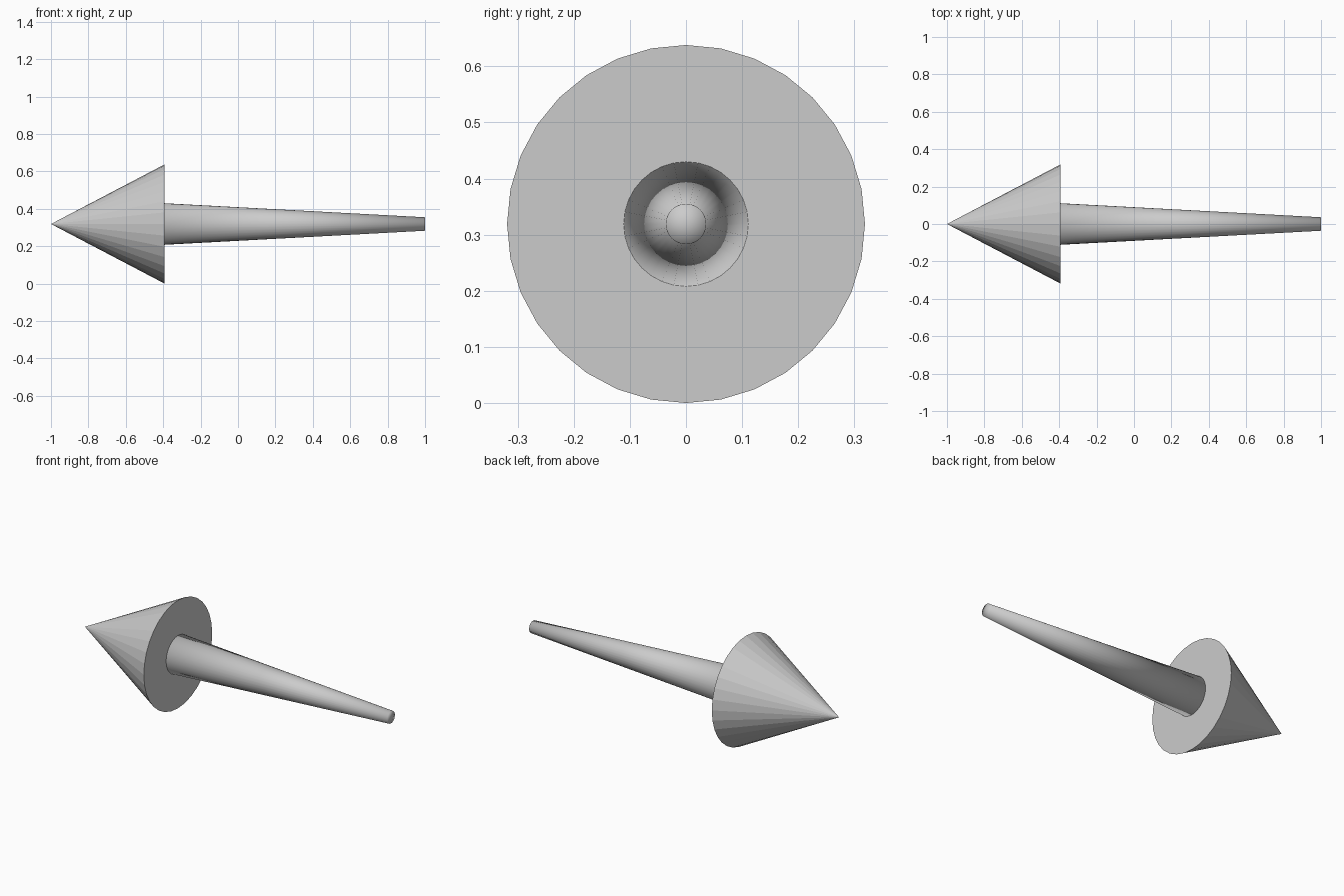
import bpy
from math import pi

if "Cube" in bpy.data.objects:
    bpy.data.objects.remove(bpy.data.objects["Cube"])

AXIS_Z = 0.319   # height of the arrow's centre line
BASE_X = -0.392  # where the head meets the shaft


def cone_along_x(name, x_big, x_small, r_big, r_small, fill):
    """Cone or tapered rod lying on the x axis, wide end at x_big."""
    turn = pi / 2 if x_small > x_big else -pi / 2
    bpy.ops.mesh.primitive_cone_add(
        vertices=32, radius1=r_big, radius2=r_small,
        depth=abs(x_small - x_big), end_fill_type=fill,
        location=((x_big + x_small) / 2, 0, AXIS_Z), rotation=(0, turn, 0))
    part = bpy.context.object
    part.name = name
    bpy.ops.object.transform_apply(location=True, rotation=True, scale=True)
    return part


# Faceted arrow head pointing to -x
cone_along_x("arrow_head", BASE_X, -1.0, AXIS_Z, 0.0, 'NGON')

# Smooth tapered shaft, capped at both ends
cone_along_x("arrow_shaft", BASE_X, 1.0, 0.111, 0.036, 'TRIFAN')
bpy.ops.object.shade_smooth()
